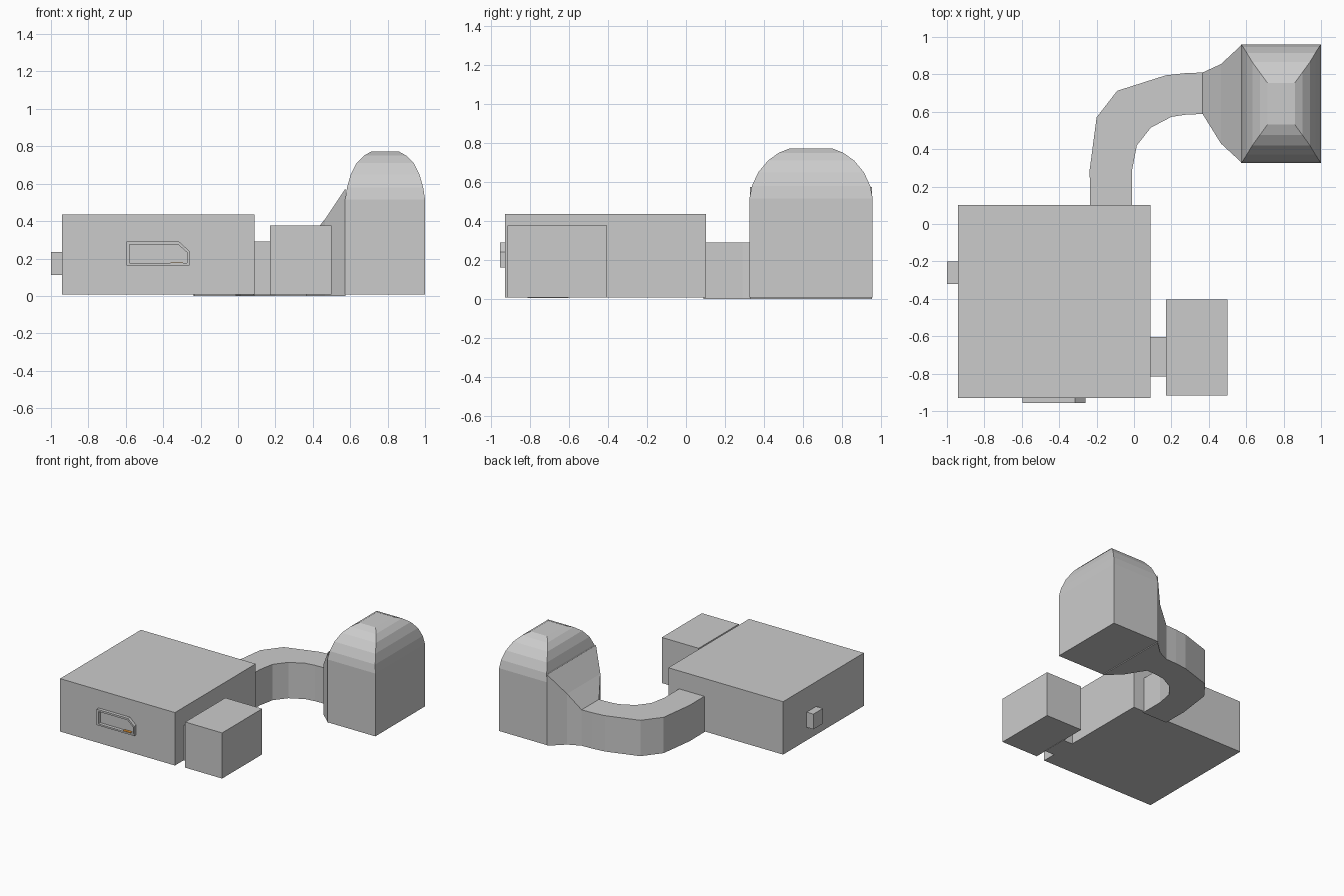
import bpy, bmesh

if "Cube" in bpy.data.objects:
    bpy.data.objects.remove(bpy.data.objects["Cube"])


def finish(name, bm):
    bmesh.ops.recalc_face_normals(bm, faces=bm.faces)
    me = bpy.data.meshes.new(name)
    bm.to_mesh(me)
    bm.free()
    ob = bpy.data.objects.new(name, me)
    bpy.context.collection.objects.link(ob)
    return ob


def loft(name, rings, closed=False):
    """Skin a list of equal-length point rings; cap the ends unless closed."""
    bm = bmesh.new()
    vs = [[bm.verts.new(p) for p in r] for r in rings]
    n = len(vs[0])
    pairs = list(zip(vs, vs[1:])) + ([(vs[-1], vs[0])] if closed else [])
    for a, b in pairs:
        for i in range(n):
            j = (i + 1) % n
            bm.faces.new((a[i], a[j], b[j], b[i]))
    if not closed:
        bm.faces.new(vs[0])
        bm.faces.new(vs[-1])
    return finish(name, bm)


def rect(x0, x1, y0, y1, z):
    return [(x0, y0, z), (x1, y0, z), (x1, y1, z), (x0, y1, z)]


def box(name, x, y, z):
    return loft(name, [rect(*x, *y, h) for h in z])


# Box-shaped rooms and short links
box("main_hall", (-0.94, 0.087), (-0.93, 0.102), (0.007, 0.435))
box("side_room", (0.17, 0.5), (-0.917, -0.405), (0.007, 0.376))
box("side_link", (0.08, 0.175), (-0.815, -0.605), (0.005, 0.29))
box("wall_stub", (-1.0, -0.93), (-0.32, -0.2), (0.112, 0.235))

# Domed room: stacked rectangles, inset per level
levels = [(0, 0, 0.007), (0, 0, 0.515), (0.01, 0.013, 0.58), (0.03, 0.045, 0.65),
          (0.06, 0.095, 0.71), (0.1, 0.15, 0.75), (0.14, 0.205, 0.772)]
loft("domed_room", [rect(0.573 + dx, 1 - dx, 0.326 + dy, 0.96 - dy, z)
                    for dx, dy, z in levels])

# Curved passage, flaring up into the domed room: outer xy, inner xy, height
path = [(-0.235, 0.09, -0.01, 0.09, 0.29), (-0.237, 0.29, -0.01, 0.29, 0.29),
        (-0.2, 0.57, 0.015, 0.42, 0.29), (-0.09, 0.712, 0.09, 0.515, 0.29),
        (0.17, 0.795, 0.2, 0.573, 0.29), (0.27, 0.806, 0.28, 0.585, 0.29),
        (0.367, 0.81, 0.367, 0.588, 0.29), (0.465, 0.855, 0.465, 0.43, 0.41),
        (0.575, 0.957, 0.575, 0.329, 0.575)]
rings = [[(ox, oy, 0), (ox, oy, h), (ix, iy, h), (ix, iy, 0)]
         for ox, oy, ix, iy, h in path]
loft("curved_passage", rings)

# Window frame with one cut corner
outer = [(-0.595, 0.162), (-0.26, 0.162), (-0.26, 0.24), (-0.315, 0.29), (-0.595, 0.29)]
inner = [(-0.58, 0.175), (-0.272, 0.175), (-0.272, 0.232), (-0.32, 0.275), (-0.58, 0.275)]
back, front = -0.925, -0.956
loft("window_frame", [[(x, y, z) for x, z in prof] for prof, y in
                      ((outer, back), (outer, front), (inner, front), (inner, back))],
     closed=True)

# Small orange plate on the window ledge
plate = box("ledge_plate", (-0.36, -0.295), (-0.952, -0.93), (0.174, 0.179))
orange = bpy.data.materials.new("orange")
orange.diffuse_color = (0.8, 0.3, 0.03, 1)
orange.use_nodes = True
orange.node_tree.nodes["Principled BSDF"].inputs["Base Color"].default_value = orange.diffuse_color
plate.data.materials.append(orange)
